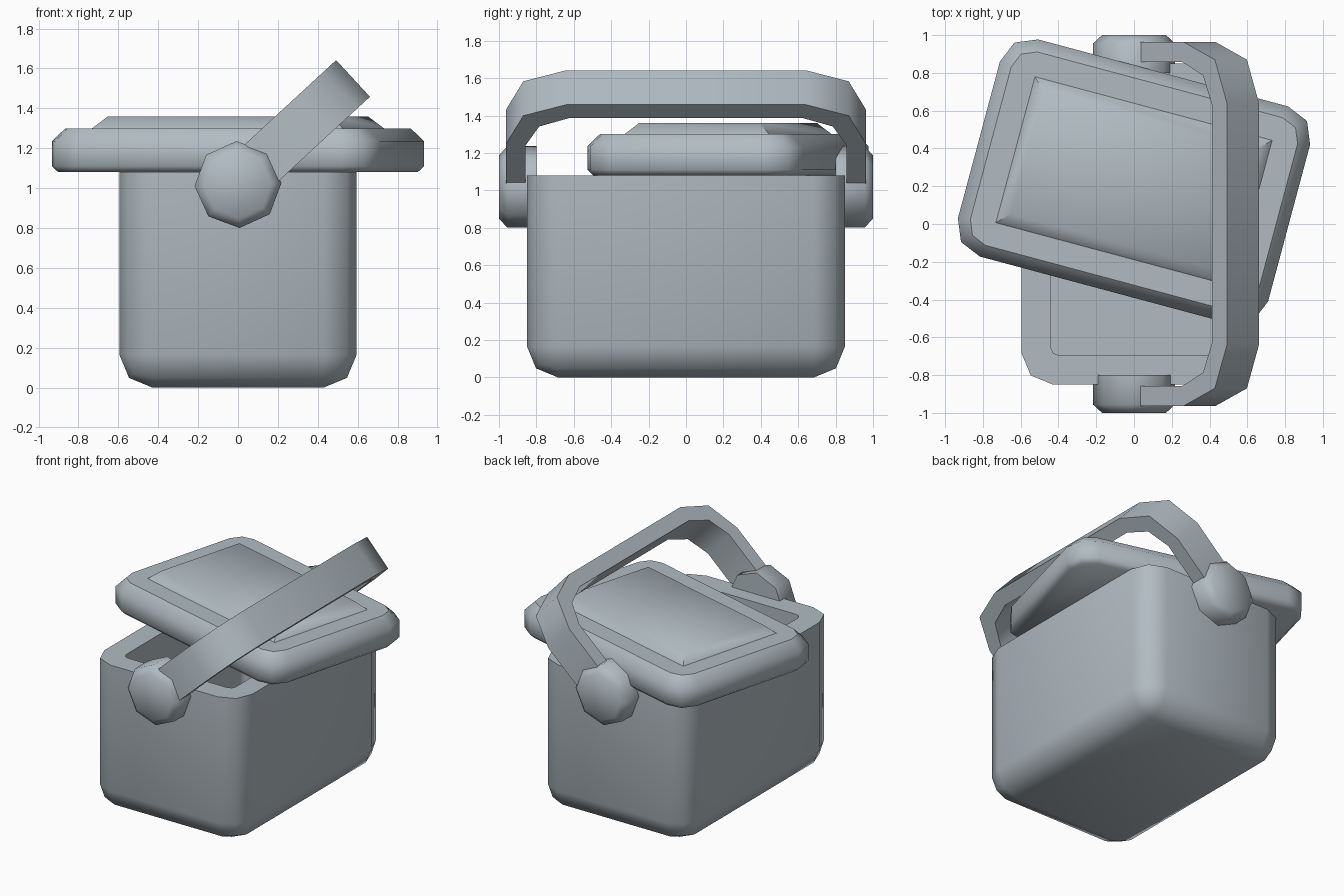
import bpy, bmesh, math
from mathutils import Matrix, Vector

cube = bpy.data.objects.get("Cube")
if cube:
    bpy.data.objects.remove(cube, do_unlink=True)

grey = bpy.data.materials.new("blue grey")
grey.diffuse_color = (0.44, 0.5, 0.54, 1)
grey.use_nodes = True
grey.node_tree.nodes["Principled BSDF"].inputs["Base Color"].default_value = (0.44, 0.5, 0.54, 1)


def box(size, base):
    """Box of the given size whose bottom sits at height base."""
    bm = bmesh.new()
    bmesh.ops.create_cube(bm, size=1)
    bmesh.ops.scale(bm, vec=size, verts=bm.verts)
    bmesh.ops.translate(bm, vec=(0, 0, base + size[2] / 2), verts=bm.verts)
    return bm


def is_upright(e):
    return abs(e.verts[0].co.z - e.verts[1].co.z) > 0.1


def at_height(e, z):
    return all(abs(v.co.z - z) < 1e-4 for v in e.verts)


def bevel(bm, edges, offset, segments=1):
    bmesh.ops.bevel(bm, geom=edges, offset=offset, segments=segments,
                    profile=0.5, affect='EDGES', clamp_overlap=True)


def finish(bm, name, angle=50, crisp_height=None):
    bmesh.ops.recalc_face_normals(bm, faces=bm.faces)
    for f in bm.faces:
        f.smooth = True
    for e in bm.edges:
        sharp = len(e.link_faces) == 2 and e.calc_face_angle() > math.radians(angle)
        e.smooth = not (sharp or crisp_height is not None and at_height(e, crisp_height))
    mesh = bpy.data.meshes.new(name)
    bm.to_mesh(mesh)
    bm.free()
    mesh.materials.append(grey)
    ob = bpy.data.objects.new(name, mesh)
    bpy.context.collection.objects.link(ob)
    return ob


# Hollow box with rounded sides and bottom
RIM = 1.08
bm = box((1.19, 1.7, RIM), 0)
bevel(bm, [e for e in bm.edges if is_upright(e) or at_height(e, 0)], 0.165, 2)
top = max(bm.faces, key=lambda f: f.calc_center_median().z)
bmesh.ops.inset_region(bm, faces=[top], thickness=0.155, use_even_offset=True)
well = bmesh.ops.extrude_face_region(bm, geom=[top])
bmesh.ops.translate(bm, vec=(0, 0, 0.16 - RIM),
                    verts=[g for g in well["geom"] if isinstance(g, bmesh.types.BMVert)])
if top.is_valid:
    bmesh.ops.delete(bm, geom=[top], context='FACES_ONLY')
finish(bm, "container")

# Lid set askew on the rim
LID_TOP = 1.3
askew = Matrix.Translation((0, 0.225, 0)) @ Matrix.Rotation(math.radians(-15), 4, 'Z')
bm = box((1.7, 1.19, LID_TOP - RIM), RIM)
bevel(bm, [e for e in bm.edges if is_upright(e)], 0.165, 2)
bevel(bm, [e for e in bm.edges if at_height(e, LID_TOP)], 0.065)
bevel(bm, [e for e in bm.edges if at_height(e, RIM)], 0.03)
bm.transform(askew)
finish(bm, "lid", crisp_height=LID_TOP)

# Raised lid panel with sloping sides
bm = box((1.3, 0.8, 0.06), LID_TOP)
for v in bm.verts:
    if v.co.z > LID_TOP + 0.03:
        v.co.x -= math.copysign(0.065, v.co.x)
        v.co.y -= math.copysign(0.065, v.co.y)
bm.transform(askew)
finish(bm, "lid_panel")

# Eight-sided pivot knobs, front and back
for side, name in ((-1, "front_knob"), (1, "back_knob")):
    bm = bmesh.new()
    bmesh.ops.create_cone(bm, cap_ends=True, segments=8, radius1=0.218, radius2=0.218, depth=0.2)
    bevel(bm, [e for e in bm.edges if at_height(e, 0.1)], 0.045)
    bm.transform(Matrix.Translation((0, side * 0.9, 1.018))
                 @ Matrix.Rotation(-side * math.pi / 2, 4, 'X')
                 @ Matrix.Rotation(math.radians(2), 4, 'Z'))
    finish(bm, name)

# Flat-band handle leaning over: (y, distance along the lean) pairs
outer = [(0.963, 0), (0.963, 0.31), (0.87, 0.535), (0.64, 0.622)]
inner = [(0.858, 0), (0.858, 0.3), (0.785, 0.45), (0.625, 0.516)]
mirrored = lambda side: side + [(-y, t) for y, t in reversed(side)]
outer, inner = mirrored(outer), mirrored(inner)
lean = math.radians(42.7)
along = Vector((math.cos(lean), 0, math.sin(lean)))
across = Vector((math.sin(lean), 0, -math.cos(lean))) * 0.25
start = Vector((0.035, 0, 1.22))
bm = bmesh.new()
rings = []
for (yo, to), (yi, ti) in zip(outer, inner):
    o = start + along * to + Vector((0, yo, 0))
    i = start + along * ti + Vector((0, yi, 0))
    rings.append([bm.verts.new(p) for p in (o, o + across, i + across, i)])
for a, b in zip(rings, rings[1:]):
    for k in range(4):
        n = (k + 1) % 4
        bm.faces.new((a[k], a[n], b[n], b[k]))
bm.faces.new(rings[0])
bm.faces.new(rings[-1])
finish(bm, "handle")
